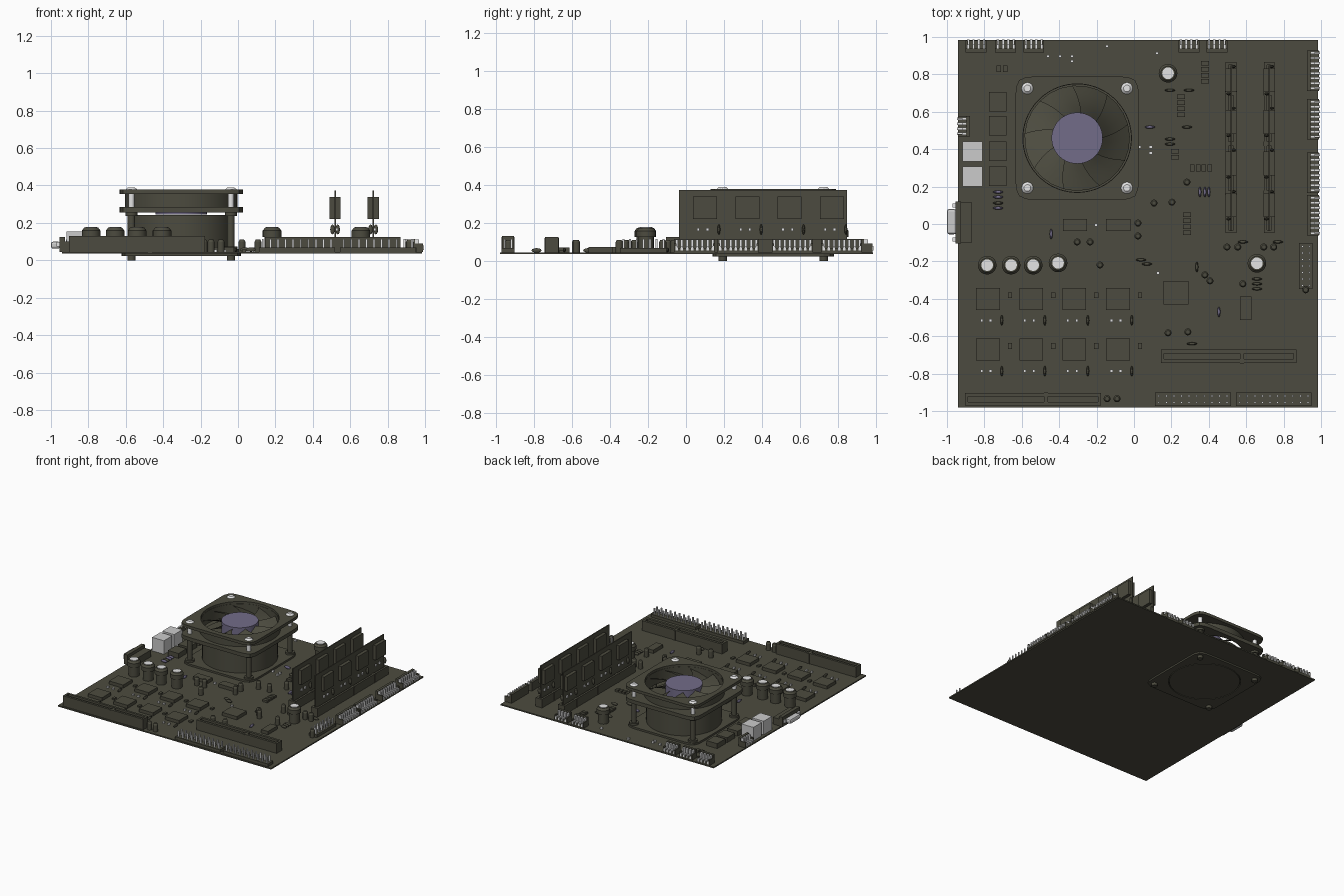
import bpy, bmesh, math
from mathutils import Matrix, Vector

if "Cube" in bpy.data.objects:
    bpy.data.objects.remove(bpy.data.objects["Cube"])

def mat(name, c):
    m = bpy.data.materials.new(name)
    m.diffuse_color = (*c, 1)
    m.use_nodes = True
    m.node_tree.nodes["Principled BSDF"].inputs["Base Color"].default_value = m.diffuse_color
    return m

DARK = mat("dark_olive", (0.073, 0.071, 0.050))
LIGHT = mat("light_metal", (0.78, 0.78, 0.78))
GREY = mat("port_grey", (0.60, 0.60, 0.60))
LILAC = mat("dull_lilac", (0.17, 0.15, 0.25))
Z0 = 0.045  # top of the circuit board
I4 = Matrix()

def obj(name, bm, m, smooth=False):
    bmesh.ops.recalc_face_normals(bm, faces=bm.faces[:])
    me = bpy.data.meshes.new(name)
    bm.to_mesh(me)
    bm.free()
    me.materials.append(m)
    o = bpy.data.objects.new(name, me)
    bpy.context.collection.objects.link(o)
    if smooth:
        bpy.context.view_layer.objects.active = o
        o.select_set(True)
        bpy.ops.object.shade_smooth_by_angle(angle=math.radians(40))
        o.select_set(False)
    return o

def box(bm, x0, x1, y0, y1, z0, z1, M=I4):
    m = M @ Matrix.Translation(((x0+x1)/2, (y0+y1)/2, (z0+z1)/2)) @ Matrix.Diagonal((x1-x0, y1-y0, z1-z0, 1))
    bmesh.ops.create_cube(bm, size=1, matrix=m)

def cbox(bm, x, y, w, d, z0, z1, M=I4):
    box(bm, x-w/2, x+w/2, y-d/2, y+d/2, z0, z1, M)

def cyl(bm, x, y, r, z0, z1, n=16, r2=None):
    bmesh.ops.create_cone(bm, cap_ends=True, segments=n, radius1=r, radius2=r if r2 is None else r2,
                          depth=z1-z0, matrix=Matrix.Translation((x, y, (z0+z1)/2)))

def pill(bm, x, y, rot=0, z=Z0+0.012, M=I4):
    m = M @ Matrix.Translation((x, y, z)) @ Matrix.Rotation(rot, 4, 'Z') @ Matrix.Diagonal((0.028, 0.008, 0.012, 1))
    bmesh.ops.create_uvsphere(bm, u_segments=10, v_segments=6, radius=1, matrix=m)

def loops(bm, rings, closed=False):
    """Bridge equal-length point rings; closed joins last to first."""
    vs = [[bm.verts.new(p) for p in r] for r in rings]
    n = len(vs[0])
    for k in range(len(vs) if closed else len(vs)-1):
        a, b = vs[k], vs[(k+1) % len(vs)]
        for i in range(n):
            bm.faces.new((a[i], a[(i+1) % n], b[(i+1) % n], b[i]))
    return vs

FX, FY, N = -0.304, 0.459, 72
def circle(r, z):
    return [(FX+r*math.cos(2*math.pi*i/N), FY+r*math.sin(2*math.pi*i/N), z) for i in range(N)]
def rsquare(h, z, e=11):
    pts = []
    for i in range(N):
        c, s = math.cos(2*math.pi*(i+.5)/N - math.pi/N), math.sin(2*math.pi*i/N)
        r = h/(abs(c)**e+abs(s)**e)**(1/e)
        pts.append((FX+r*c, FY+r*s, z))
    return pts
def holed_plate(bm, h, r, z0, z1):
    loops(bm, [rsquare(h, z0), rsquare(h, z1), circle(r, z1), circle(r, z0)], True)
corners = [(FX+sx*0.266, FY+sy*0.266) for sx in (-1, 1) for sy in (-1, 1)]

# circuit board
bm = bmesh.new()
box(bm, -0.94, 0.985, -0.98, 0.985, 0.035, Z0)
obj("circuit_board", bm, DARK)

# cooler: plates, backplate, lower drum, fan shroud
bm = bmesh.new()
holed_plate(bm, 0.33, 0.29, 0.255, 0.285)
holed_plate(bm, 0.33, 0.29, 0.355, 0.378)
loops(bm, [circle(0.30, 0.28), circle(0.30, 0.36), circle(0.288, 0.36), circle(0.288, 0.28)], True)
obj("fan_frame", bm, DARK, True)
bm = bmesh.new()
holed_plate(bm, 0.32, 0.27, 0.022, 0.036)
v = loops(bm, [circle(0.264, 0.036), circle(0.264, 0.022)])
bm.faces.new(v[1])
obj("cooler_backplate", bm, DARK)
bm = bmesh.new()
v = loops(bm, [rsquare(0.315, Z0), rsquare(0.315, 0.06)])
bm.faces.new(v[1])
cyl(bm, FX, FY, 0.28, 0.06, 0.242, 64)
obj("heatsink_drum", bm, DARK, True)
# posts, bolts and screws at the four corners
post, bolt = bmesh.new(), bmesh.new()
for x, y in corners:
    cyl(post, x, y, 0.022, 0, 0.022)
    cyl(post, x, y, 0.035, 0.06, 0.075)
    cyl(post, x, y, 0.020, 0.06, 0.256)
    cyl(post, x, y, 0.032, 0.238, 0.256)
    cyl(bolt, x, y, 0.016, 0.285, 0.356)
    cyl(bolt, x, y, 0.031, 0.378, 0.39, 20, 0.018)
obj("cooler_posts", post, DARK, True)
obj("cooler_bolts", bolt, LIGHT, True)
# fan hub and twisted blades
bm = bmesh.new()
cyl(bm, FX, FY, 0.137, 0.245, 0.362, 40)
obj("fan_hub", bm, LILAC, True)
bm = bmesh.new()
for k in range(9):
    g = []
    for i in range(5):
        r = 0.13+0.152*i/4
        row = []
        for j in range(4):
            a = 2*math.pi*k/9 + 0.72*j/3 + 0.25*i/4
            row.append(bm.verts.new((FX+r*math.cos(a), FY+r*math.sin(a), 0.275+0.075*j/3)))
        g.append(row)
    for i in range(4):
        for j in range(3):
            bm.faces.new((g[i][j], g[i+1][j], g[i+1][j+1], g[i][j+1]))
obj("fan_blades", bm, DARK, True)

# slots: floor, two side rails, end blocks and key
def slot(bm, L, w, h, keys, M):
    box(bm, -L/2, L/2, -w/2, w/2, Z0, Z0+0.03, M)
    for s in (-1, 1):
        cbox(bm, 0, s*w*0.36, L, w*0.28, Z0, h, M)
        cbox(bm, s*(L/2-0.008), 0, 0.016, w, Z0, h, M)
    for k in keys:
        cbox(bm, k, 0, 0.022, w*1.08, Z0, h-0.004, M)
bm = bmesh.new()
slot(bm, 0.725, 0.065, 0.130, [0.07], Matrix.Translation((-0.54, -0.937, 0)))
slot(bm, 0.725, 0.070, 0.125, [0.07], Matrix.Translation((0.507, -0.707, 0)))
obj("expansion_slots", bm, DARK)

# memory slots and sticks; chip groups repeat on both faces
ms, st, dots = bmesh.new(), bmesh.new(), bmesh.new()
def chip_group(bm, M):
    cbox(bm, 0, 0, 0.127, 0.118, 0, 0.026, M)
    for dx in (-0.035, 0.013):
        cbox(dots, dx, -0.115, 0.014, 0.016, 0, 0.012, M)
    pill(bm, 0.073, -0.115, math.pi/2, 0.010, M)
for x in (0.519, 0.723):
    slot(ms, 0.914, 0.058, 0.115, [-0.24, 0.02, 0.29], Matrix.Translation((x, 0.409, 0)) @ Matrix.Rotation(math.pi/2, 4, 'Z'))
    box(st, x-0.004, x+0.004, -0.037, 0.847, 0.075, 0.374)
    for i in range(4):
        for s in (-1, 1):
            M = (Matrix.Translation((x+s*0.004, 0.10+0.223*i, 0.28))
                 @ Matrix.Rotation(s*math.pi/2, 4, 'Z') @ Matrix.Rotation(math.pi/2, 4, 'X'))
            chip_group(st, M)
obj("memory_slots", ms, DARK)
obj("memory_sticks", st, DARK)

# surface chips
bm = bmesh.new()
for x in (-0.78, -0.55, -0.32, -0.085):
    for y in (-0.40, -0.672):
        chip_group(bm, Matrix.Translation((x, y, Z0)))
        cbox(bm, x+0.118, y+0.02, 0.022, 0.03, Z0, Z0+0.012)
for y in (0.653, 0.526, 0.388, 0.256):
    cbox(bm, -0.728, y, 0.095, 0.104, Z0, 0.085)
for x, y, w, d in [(-0.315, -0.005, .13, .065), (-0.085, -0.005, .13, .065), (0.224, -0.368, .135, .125), (0.598, -0.45, .062, .125)]:
    cbox(bm, x, y, w, d, Z0, 0.072)
# rows of tiny resistors: start, step, count
for x, y, dx, dy, n in [(0.379, 0.86, 0, -.032, 4), (0.251, 0.68, 0, -.032, 4), (0.283, 0.05, 0, -.032, 4),
                        (0.312, 0.30, .031, 0, 4), (-0.724, 0.83, .036, 0, 2), (0.219, 0.39, 0, -.034, 2)]:
    for i in range(n):
        w, d = (.024, .036) if dx else (.042, .024)
        cbox(bm, x+dx*i, y+dy*i, w, d, Z0, 0.062)
obj("board_chips", bm, DARK)
for x, y in [(-.459, .897), (-.395, .897), (-.331, .897), (-.331, .87), (-.144, .95), (.123, .913), (.09, .411), (.09, .379), (.03, .411), (.128, -.262), (-.203, -.005)]:
    cbox(dots, x, y, 0.017, 0.015, Z0, Z0+0.014)
obj("tiny_components", dots, LIGHT)

# large capacitors with light tops
bm, tops = bmesh.new(), bmesh.new()
for x, y in [(-.785, -.22), (-.657, -.22), (-.539, -.22), (-.406, -.208), (.182, .806), (.657, -.21)]:
    cyl(bm, x, y, 0.040, Z0, 0.13, 20)
    cyl(bm, x, y, 0.050, 0.125, 0.158, 20)
    cyl(bm, x, y, 0.050, 0.158, 0.174, 20, 0.038)
    cyl(tops, x, y, 0.031, 0.172, 0.177, 20)
obj("large_capacitors", bm, DARK, True)
obj("capacitor_tops", tops, LIGHT)
# small capacitors
bm = bmesh.new()
for x, y in [(.283, .224), (.107, .112), (.203, .117), (.021, .005), (.021, -.064), (-.304, -.096), (-.235, -.096),
             (.497, -.123), (.555, -.123), (.694, -.123), (.747, -.123), (-.182, -.219), (.379, -.272), (.406, -.304),
             (.582, -.32), (.182, -.582), (.288, -.577), (-.144, -.934), (-.091, -.934), (.918, -.352)]:
    cyl(bm, x, y, 0.019, Z0, 0.098, 12)
    cyl(bm, x, y, 0.019, 0.098, 0.11, 12, 0.012)
obj("small_capacitors", bm, DARK, True)
# pill resistors, dark and lilac
H = math.pi/2
bm = bmesh.new()
for x, y in [(.192, .715), (.294, .715), (.192, .454), (.192, .427), (.283, .518), (.582, -.096), (.769, -.096), (.037, -.192),
             (.069, -.214), (.657, -.294), (.657, -.32), (.657, -.347), (.31, -.64), (-.726, .112)]:
    pill(bm, x, y)
pill(bm, .336, -.23, H)
obj("dark_resistors", bm, DARK, True)
bm = bmesh.new()
for x, y, r in [(.085, .518, 0), (-.726, .171, 0), (-.726, .144, 0), (-.726, .085, 0), (.352, .171, H), (.379, .171, H),
                (.4, .171, H), (-.443, -.053, H), (.454, -.47, H)]:
    pill(bm, x, y, r)
obj("lilac_resistors", bm, LILAC, True)

# edge connectors: local +x points off the board
body, pins = bmesh.new(), bmesh.new()
def edge_connector(x, y, L, ang, n):
    M = Matrix.Translation((x, y, 0)) @ Matrix.Rotation(ang, 4, 'Z')
    box(body, -0.065, 0, -L/2, L/2, Z0, 0.068, M)
    box(body, -0.065, -0.045, -L/2, L/2, Z0, 0.115, M)
    for s in (-1, 1):
        cbox(body, -0.03, s*(L/2-0.006), 0.06, 0.012, Z0, 0.09, M)
    for i in range(n):
        p = -L/2 + L*(i+.5)/n
        cbox(pins, -0.034, p, 0.022, 0.013, 0.06, 0.112, M)
        cbox(pins, -0.02, p, 0.05, 0.013, 0.055, 0.078, M)
for y in (0.82, 0.56, 0.275, 0.046):
    edge_connector(0.99, y, 0.216, 0, 8)
for x in (-0.844, -0.686, -0.536, 0.293, 0.443):
    edge_connector(x, 0.982, 0.112, H, 4)
edge_connector(-0.942, 0.523, 0.108, math.pi, 4)
# upright pin headers
for x0, x1, y0, y1, nx, ny in [(.112, .518, -.972, -.902, 10, 2), (.545, .95, -.972, -.902, 10, 2), (.883, .955, -.347, -.102, 2, 7)]:
    box(body, x0, x1, y0, y1, Z0, 0.068)
    for i in range(nx):
        for j in range(ny):
            cbox(pins, x0+(x1-x0)*(i+.5)/nx, y0+(y1-y0)*(j+.5)/ny, 0.01, 0.01, 0.06, 0.115)
obj("connector_bodies", body, DARK)
obj("connector_pins", pins, LIGHT)

# rear ports: two light sockets and a screen plug
bm = bmesh.new()
for y in (0.387, 0.255):
    cbox(bm, -0.864, y, 0.107, 0.107, Z0, 0.155)
obj("square_ports", bm, GREY)
bm = bmesh.new()
box(bm, -0.95, -0.865, -0.10, 0.115, Z0, 0.10)
box(bm, -0.955, -0.925, -0.105, 0.12, Z0, 0.125)
obj("screen_port_body", bm, DARK)
bm = bmesh.new()
box(bm, -1.0, -0.95, -0.055, 0.08, 0.062, 0.10)
o = obj("screen_port_plug", bm, GREY)
b = o.modifiers.new("bevel", 'BEVEL')
b.width = 0.012
b.segments = 2
bm = bmesh.new()
for y in (-0.082, 0.098):
    cbox(bm, -0.962, y, 0.018, 0.022, 0.075, 0.097)
obj("screen_port_screws", bm, LIGHT)
